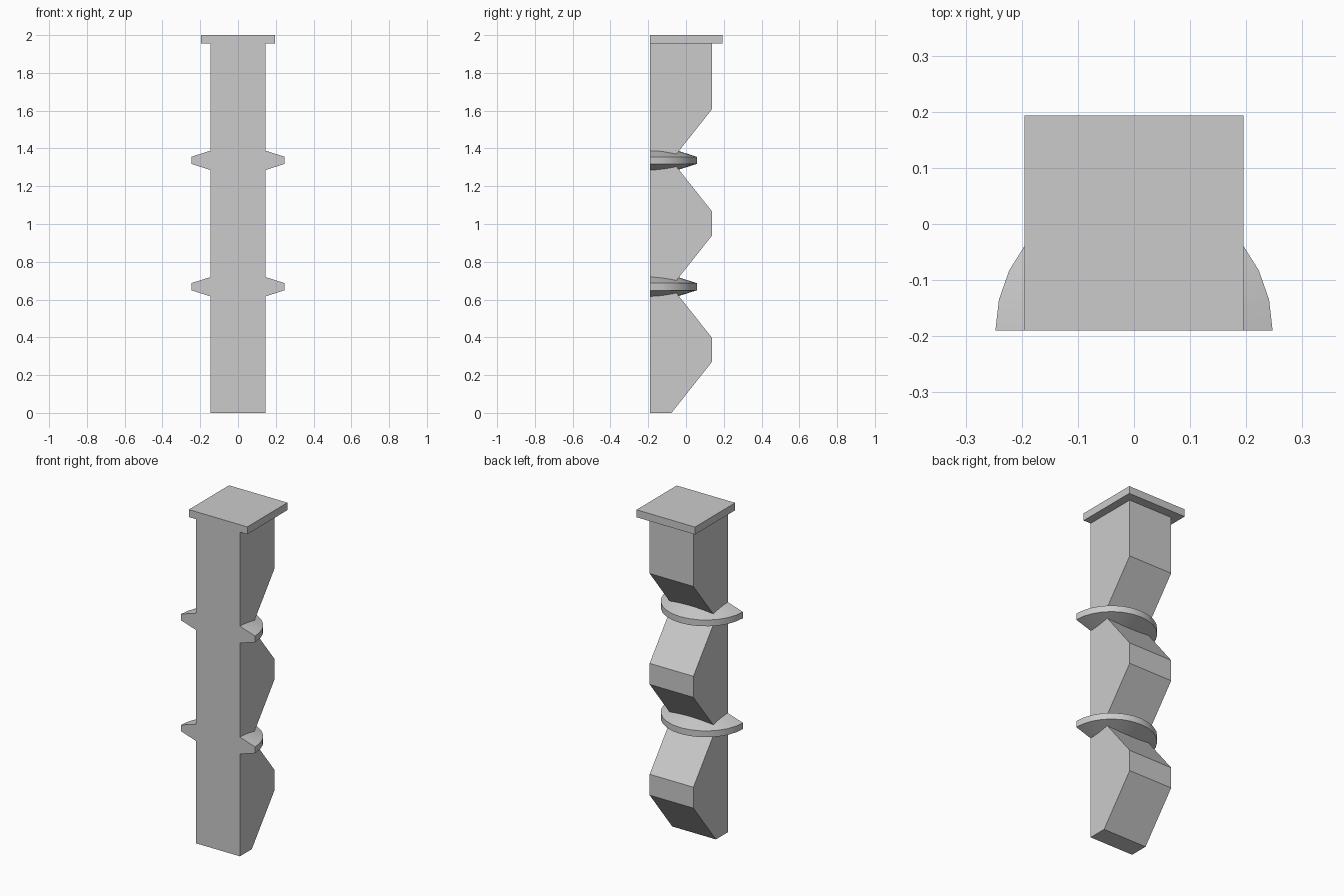
import bpy
import bmesh
from math import pi, cos, sin

cube = bpy.data.objects.get("Cube")
if cube:
    bpy.data.objects.remove(cube, do_unlink=True)

FRONT = -0.19
HALF_WIDTH = 0.146
RING_LEVELS = (0.668, 1.337)

grey = bpy.data.materials.new("plain grey")
grey.use_nodes = True
colour = (0.6, 0.6, 0.6, 1)
grey.diffuse_color = colour
grey.node_tree.nodes["Principled BSDF"].inputs["Base Color"].default_value = colour


def finish(name, bm):
    bmesh.ops.recalc_face_normals(bm, faces=bm.faces[:])
    mesh = bpy.data.meshes.new(name)
    bm.to_mesh(mesh)
    bm.free()
    mesh.materials.append(grey)
    obj = bpy.data.objects.new(name, mesh)
    bpy.context.collection.objects.link(obj)
    return obj


def extrude_profile(name, profile, half_width):
    """Extrude a (y, z) outline across x."""
    bm = bmesh.new()
    face = bm.faces.new([bm.verts.new((-half_width, y, z)) for y, z in profile])
    moved = bmesh.ops.extrude_face_region(bm, geom=[face])["geom"]
    verts = [v for v in moved if isinstance(v, bmesh.types.BMVert)]
    bmesh.ops.translate(bm, verts=verts, vec=(2 * half_width, 0, 0))
    return finish(name, bm)


def half_ring(name, level, segments=14):
    """Half collar with sloping top and bottom, flat at the front."""
    section = [(0.146, -0.051), (0.247, -0.019), (0.247, 0.019), (0.146, 0.051)]
    bm = bmesh.new()
    loops = []
    for i in range(segments + 1):
        a = pi * i / segments
        loops.append([bm.verts.new((r * cos(a), FRONT + r * sin(a), level + z))
                      for r, z in section])
    for a, b in zip(loops, loops[1:]):
        for j in range(4):
            k = (j + 1) % 4
            bm.faces.new((a[j], a[k], b[k], b[j]))
    bm.faces.new(loops[0])
    bm.faces.new(loops[-1])
    obj = finish(name, bm)
    bpy.ops.object.select_all(action="DESELECT")
    obj.select_set(True)
    bpy.context.view_layer.objects.active = obj
    bpy.ops.object.shade_smooth_by_angle()


# Post with a flat front and V-shaped notches down the back
BACK, NOTCH, RISE, CAP_BASE = 0.138, -0.077, 0.271, 1.955
outline = [(FRONT, 0), (NOTCH, 0), (BACK, RISE)]
for level in RING_LEVELS:
    outline += [(BACK, level - RISE), (NOTCH, level), (BACK, level + RISE)]
outline += [(BACK, CAP_BASE), (FRONT, CAP_BASE)]
extrude_profile("notched_post", outline, HALF_WIDTH)

# Square cap plate
cap = [(FRONT, CAP_BASE), (0.193, CAP_BASE), (0.193, 2), (FRONT, 2)]
extrude_profile("cap_plate", cap, 0.195)

# Half collars set in the notches
for name, level in zip(("lower_collar", "upper_collar"), RING_LEVELS):
    half_ring(name, level)
